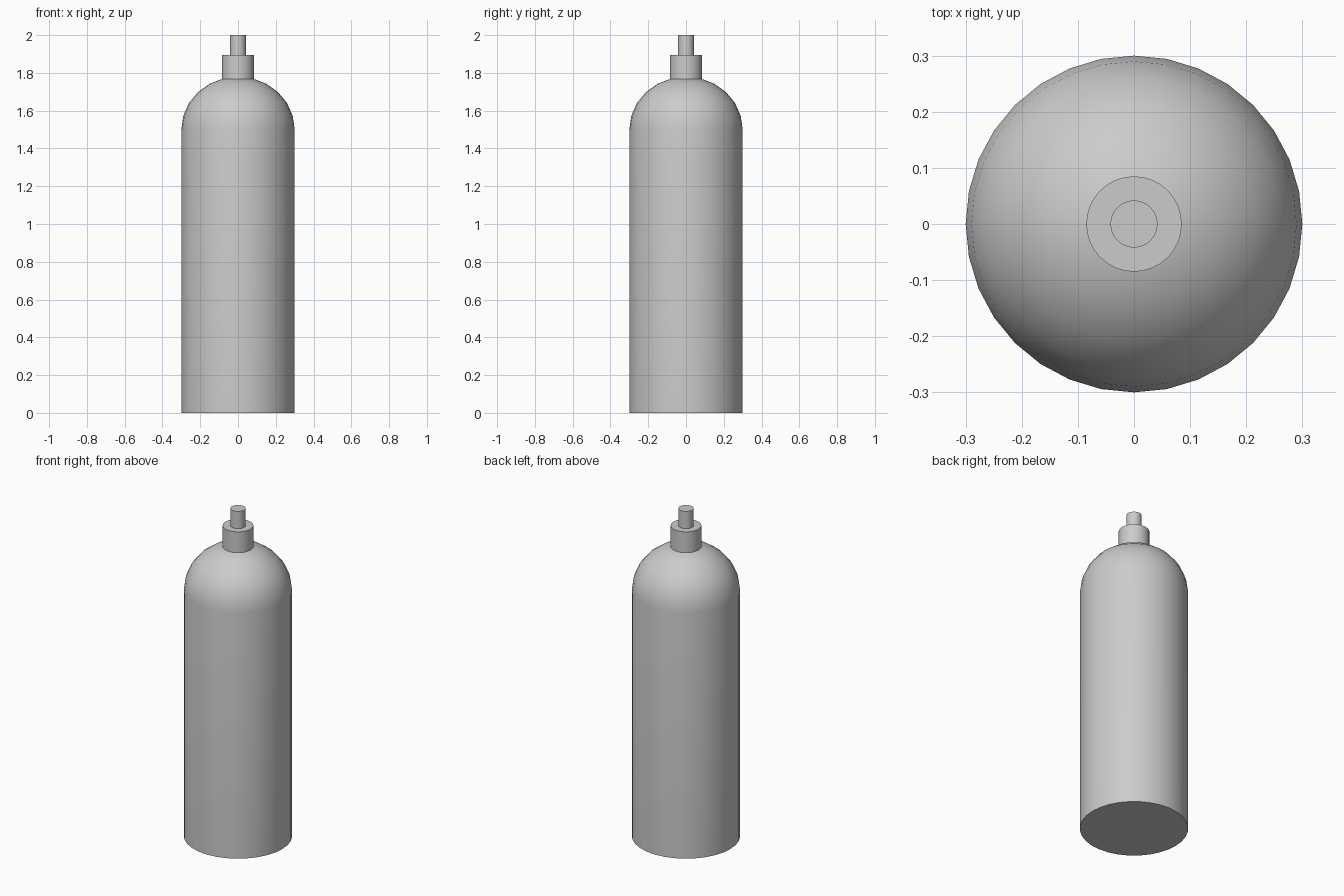
import bpy, bmesh, math

if "Cube" in bpy.data.objects:
    bpy.data.objects.remove(bpy.data.objects["Cube"])

def lathe(name, profile, segments=32):
    """Revolve a closed (r, z) profile that starts and ends on the axis."""
    bm = bmesh.new()
    verts = [bm.verts.new((r, 0, z)) for r, z in profile]
    edges = [bm.edges.new(p) for p in zip(verts, verts[1:])]
    bmesh.ops.spin(bm, geom=verts + edges, cent=(0, 0, 0), axis=(0, 0, 1),
                   angle=math.tau, steps=segments, use_merge=True)
    bmesh.ops.remove_doubles(bm, verts=bm.verts, dist=1e-5)
    bmesh.ops.recalc_face_normals(bm, faces=bm.faces)
    mesh = bpy.data.meshes.new(name)
    bm.to_mesh(mesh)
    bm.free()
    obj = bpy.data.objects.new(name, mesh)
    bpy.context.collection.objects.link(obj)
    bpy.ops.object.select_all(action='DESELECT')
    obj.select_set(True)
    bpy.context.view_layer.objects.active = obj
    bpy.ops.object.shade_smooth_by_angle(angle=math.radians(40))
    return obj

# Tank body with a slightly flattened dome
R, SHOULDER, DOME, RINGS = 0.30, 1.50, 0.28, 6
dome = [(R * math.cos(a), SHOULDER + DOME * math.sin(a))
        for a in (math.pi / 2 * i / RINGS for i in range(RINGS))]
lathe("tank_body", [(0, 0), (R, 0)] + dome + [(0, SHOULDER + DOME)])

# Neck collar and valve stem
for name, r, z0, z1 in (("neck_collar", 0.085, 1.74, 1.895),
                        ("valve_stem", 0.042, 1.88, 2.0)):
    lathe(name, [(0, z0), (r, z0), (r, z1), (0, z1)])
